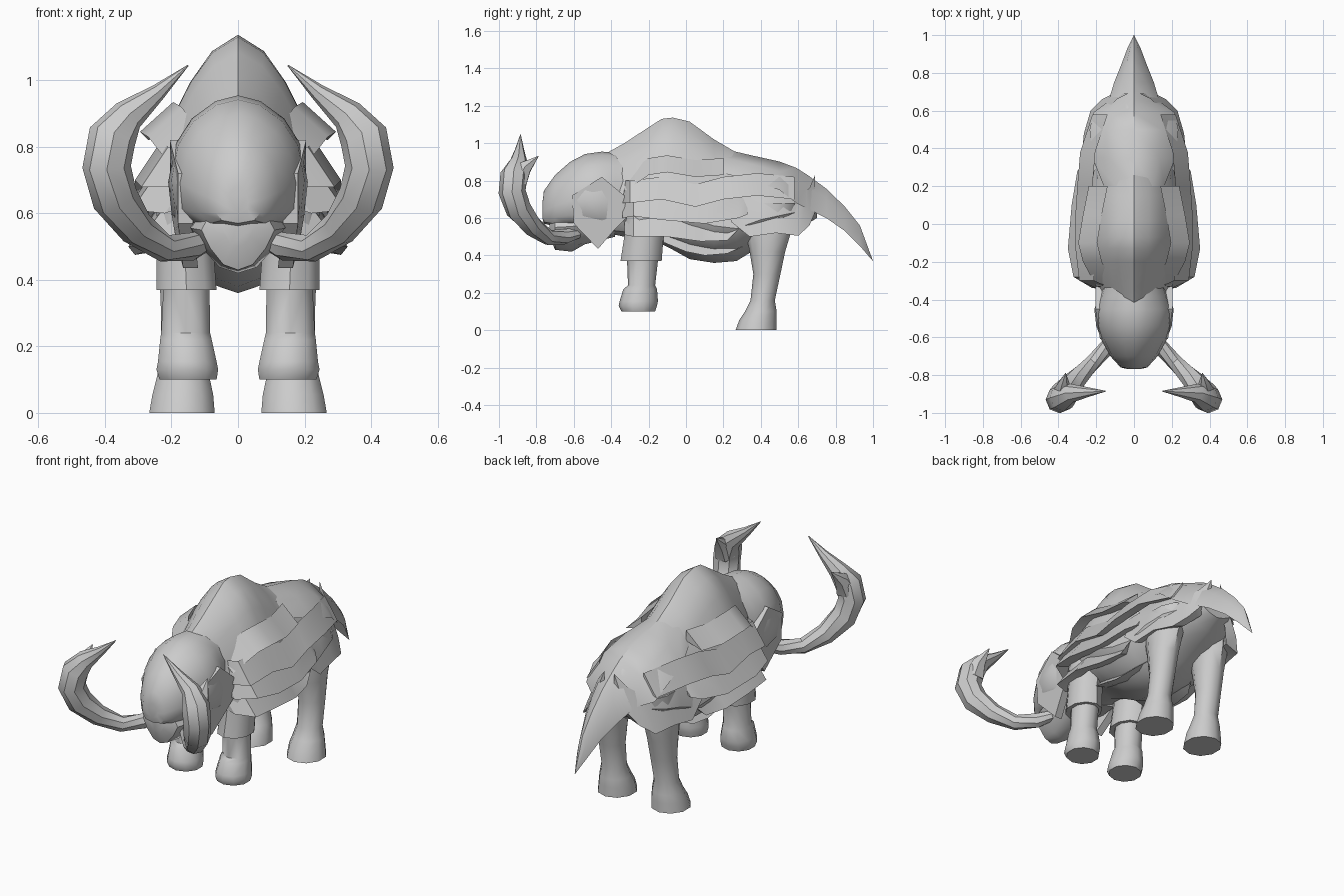
import bpy, bmesh, math
from mathutils import Vector

grey = bpy.data.materials.new("hide grey")
grey.diffuse_color = (0.6, 0.6, 0.6, 1)


def loft(name, rings, mirror=False, angle=40):
    """Skin a list of equal-length closed rings and cap both ends."""
    bm = bmesh.new()
    vs = [[bm.verts.new(p) for p in r] for r in rings]
    n = len(rings[0])
    for a, b in zip(vs, vs[1:]):
        for i in range(n):
            j = (i + 1) % n
            bm.faces.new((a[i], a[j], b[j], b[i]))
    bm.faces.new(vs[0])
    bm.faces.new(vs[-1])
    bmesh.ops.remove_doubles(bm, verts=bm.verts, dist=0.0005)
    bmesh.ops.recalc_face_normals(bm, faces=bm.faces)
    me = bpy.data.meshes.new(name)
    bm.to_mesh(me)
    bm.free()
    me.materials.append(grey)
    ob = bpy.data.objects.new(name, me)
    bpy.context.collection.objects.link(ob)
    bpy.ops.object.select_all(action='DESELECT')
    ob.select_set(True)
    bpy.context.view_layer.objects.active = ob
    bpy.ops.object.shade_smooth_by_angle(angle=math.radians(angle))
    if mirror:
        mod = ob.modifiers.new("Mirror", 'MIRROR')
        mod.use_clip = False
        mod.use_mirror_merge = False
    return ob


def sections(name, rows, profile):
    """Loft along y; rows are (y, top, bottom, half width), profile is (drop, width) pairs."""
    rings = []
    for y, zt, zb, w in rows:
        right = [(w * k, y, zt + (zb - zt) * t) for t, k in profile]
        rings.append(right + [(-x, yy, z) for x, yy, z in reversed(right[1:-1])])
    return loft(name, rings)


# humped torso with a keeled belly
sections("body", [
    (-0.42, 0.95, 0.52, 0.16), (-0.33, 1.00, 0.50, 0.20), (-0.20, 1.085, 0.49, 0.25),
    (-0.13, 1.13, 0.46, 0.265), (-0.07, 1.137, 0.43, 0.27), (0.02, 1.115, 0.38, 0.275),
    (0.15, 1.02, 0.36, 0.275), (0.27, 0.95, 0.37, 0.265), (0.40, 0.92, 0.45, 0.255),
    (0.52, 0.89, 0.50, 0.23), (0.62, 0.84, 0.55, 0.16), (0.70, 0.77, 0.60, 0.10)],
    [(0, 0), (0.07, 0.29), (0.2, 0.53), (0.36, 0.74), (0.52, 0.9), (0.7, 1),
     (0.84, 0.82), (0.94, 0.42), (1, 0)])

# egg-shaped head
sections("head", [
    (-0.768, 0.68, 0.60, 0.03), (-0.76, 0.745, 0.57, 0.07), (-0.70, 0.83, 0.555, 0.125),
    (-0.62, 0.90, 0.55, 0.17), (-0.54, 0.942, 0.54, 0.20), (-0.45, 0.955, 0.52, 0.21),
    (-0.38, 0.95, 0.51, 0.185), (-0.30, 0.95, 0.50, 0.16)],
    [(0, 0), (0.04, 0.32), (0.16, 0.66), (0.34, 0.9), (0.6, 1), (0.82, 0.95),
     (0.95, 0.7), (1, 0)])

# lower jaw
sections("jaw", [
    (-0.73, 0.58, 0.50, 0.05), (-0.70, 0.59, 0.43, 0.11), (-0.61, 0.60, 0.42, 0.14),
    (-0.54, 0.60, 0.46, 0.15), (-0.38, 0.60, 0.50, 0.14)],
    [(0, 0), (0, 0.8), (0.25, 1), (0.6, 0.75), (0.9, 0.4), (1, 0)])

# hanging cheek flaps
flap = [(-0.61, 0.72, 0.165), (-0.60, 0.57, 0.165), (-0.47, 0.435, 0.15), (-0.38, 0.54, 0.175),
        (-0.32, 0.60, 0.185), (-0.33, 0.72, 0.19), (-0.45, 0.82, 0.19)]
loft("cheek_flap", [[(x - 0.03, y, z) for y, z, x in flap],
                    [(x + 0.015, y, z) for y, z, x in flap]], True)

# rump cape tapering into the pointed tail
rings = []
for y, zt, ze, w in [(0.20, 0.97, 0.84, 0.16), (0.35, 0.935, 0.80, 0.22), (0.50, 0.902, 0.75, 0.235),
                     (0.59, 0.868, 0.68, 0.215), (0.65, 0.83, 0.65, 0.135), (0.75, 0.757, 0.60, 0.105),
                     (0.85, 0.66, 0.53, 0.065), (0.93, 0.56, 0.45, 0.035), (1.0, 0.37, 0.369, 0.001)]:
    h = zt - ze
    rings.append([(w, y, ze), (w * 0.62, y, zt - h * 0.35), (0, y, zt), (-w * 0.62, y, zt - h * 0.35),
                  (-w, y, ze), (0, y, ze + h * 0.6)])
loft("tail_cape", rings)


def fringe(name, edge, rise, inset):
    """Shaggy hair band: a wedge flaring out to a jagged lower edge (y, x, z)."""
    loft(name, [[(x, y, z), (x - inset, y, z + rise), (x - inset, y, z + 0.03)]
                for y, x, z in edge], True, 30)


# overlapping hair bands down the flanks
fringe("shoulder_fringe", [(-0.33, 0.20, 0.74), (-0.20, 0.27, 0.83), (-0.10, 0.295, 0.845),
                           (0.05, 0.27, 0.82), (0.20, 0.24, 0.83)], 0.09, 0.10)
fringe("upper_fringe", [(-0.34, 0.20, 0.68), (-0.30, 0.29, 0.68), (-0.13, 0.31, 0.70), (0.05, 0.31, 0.66),
                        (0.20, 0.30, 0.70), (0.38, 0.285, 0.72), (0.58, 0.22, 0.70)], 0.12, 0.08)
fringe("middle_fringe", [(-0.34, 0.22, 0.60), (-0.28, 0.32, 0.61), (-0.13, 0.35, 0.59), (0.10, 0.33, 0.57),
                         (0.28, 0.30, 0.60), (0.33, 0.26, 0.62)], 0.13, 0.09)
fringe("lower_fringe", [(-0.33, 0.21, 0.51), (-0.28, 0.31, 0.50), (-0.10, 0.33, 0.50), (0.08, 0.31, 0.475),
                        (0.22, 0.28, 0.48), (0.32, 0.25, 0.58)], 0.12, 0.09)
fringe("haunch_fringe", [(0.24, 0.27, 0.58), (0.34, 0.28, 0.50), (0.48, 0.265, 0.52), (0.60, 0.23, 0.505),
                         (0.66, 0.17, 0.56), (0.69, 0.11, 0.63)], 0.20, 0.08)
fringe("belly_fringe", [(-0.12, 0.17, 0.47), (0.0, 0.21, 0.42), (0.10, 0.21, 0.40), (0.22, 0.20, 0.41),
                        (0.31, 0.15, 0.45)], 0.12, 0.12)


def leg(name, rows, n=10):
    """Rows are (z, y front, y back, x inner, x outer)."""
    rings = []
    for z, y0, y1, x0, x1 in rows:
        rings.append([((x0 + x1) / 2 + (x1 - x0) / 2 * math.cos(a),
                       (y0 + y1) / 2 + (y1 - y0) / 2 * math.sin(a), z)
                      for a in (math.tau * (i + 0.5) / n for i in range(n))])
    loft(name, rings, True)


# front legs with a cuff and raised hooves
leg("front_leg", [
    (0.10, -0.345, -0.165, 0.06, 0.24), (0.13, -0.36, -0.155, 0.055, 0.25),
    (0.155, -0.355, -0.15, 0.06, 0.245), (0.22, -0.335, -0.155, 0.075, 0.238),
    (0.24, -0.31, -0.165, 0.08, 0.235), (0.37, -0.315, -0.15, 0.082, 0.228),
    (0.37, -0.35, -0.13, 0.06, 0.25), (0.50, -0.33, -0.12, 0.07, 0.25), (0.68, -0.32, -0.10, 0.07, 0.25)])

# rear legs with flared hooves
leg("rear_leg", [
    (0, 0.265, 0.485, 0.065, 0.272), (0.055, 0.285, 0.485, 0.07, 0.262), (0.10, 0.315, 0.485, 0.08, 0.25),
    (0.16, 0.345, 0.475, 0.095, 0.235), (0.30, 0.36, 0.505, 0.09, 0.235), (0.42, 0.34, 0.53, 0.08, 0.24),
    (0.52, 0.32, 0.56, 0.07, 0.245), (0.68, 0.30, 0.60, 0.05, 0.23)])


def tube(name, path, n=8):
    """Round tube through (x, y, z, radius) points."""
    pts = [Vector(p[:3]) for p in path]
    rings = []
    for i, p in enumerate(pts):
        t = (pts[min(i + 1, len(pts) - 1)] - pts[max(i - 1, 0)]).normalized()
        u = t.cross(Vector((0, 1, 0.01))).normalized()
        v = t.cross(u)
        r = path[i][3]
        rings.append([p + r * (u * math.cos(a) + v * math.sin(a))
                      for a in (math.tau * k / n for k in range(n))])
    loft(name, rings, True)


# sweeping tusks with a small rear spur
tube("tusk", [(0.09, -0.58, 0.52, 0.03), (0.14, -0.65, 0.50, 0.042), (0.22, -0.735, 0.495, 0.042),
              (0.305, -0.82, 0.555, 0.055), (0.37, -0.895, 0.645, 0.07), (0.395, -0.93, 0.74, 0.073),
              (0.378, -0.92, 0.83, 0.073), (0.33, -0.895, 0.895, 0.05), (0.24, -0.89, 0.965, 0.025),
              (0.15, -0.885, 1.045, 0.002)])
tube("tusk_spur", [(0.38, -0.90, 0.80, 0.06), (0.375, -0.86, 0.87, 0.04), (0.362, -0.79, 0.93, 0.002)], 6)
